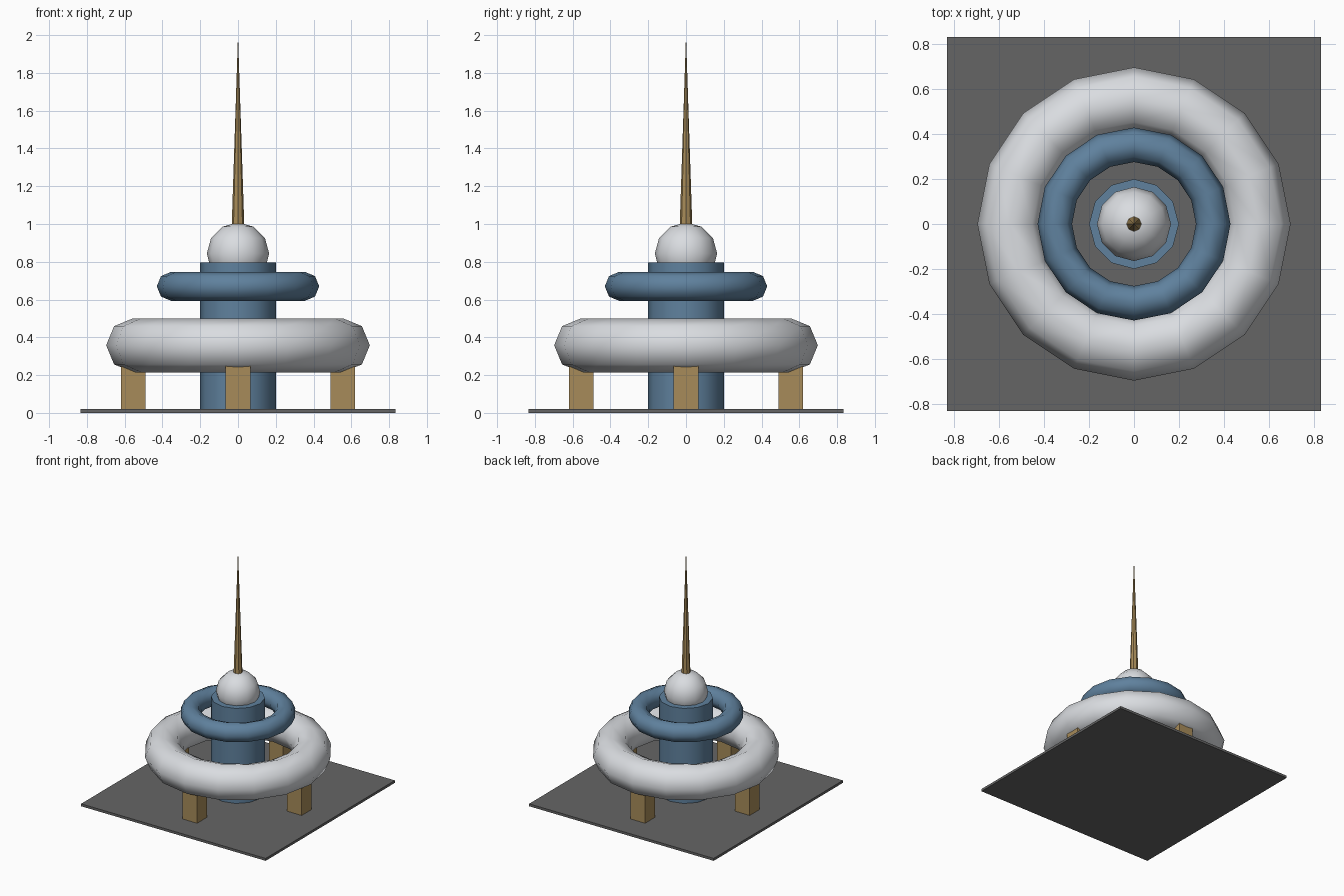
import bpy
from math import radians, cos, sin, pi

cube = bpy.data.objects.get("Cube")
if cube:
    bpy.data.objects.remove(cube, do_unlink=True)


def material(name, rgb):
    mat = bpy.data.materials.new(name)
    mat.use_nodes = True
    mat.diffuse_color = (*rgb, 1)
    mat.node_tree.nodes["Principled BSDF"].inputs["Base Color"].default_value = (*rgb, 1)
    return mat


WHITE = material("pale_white", (0.70, 0.72, 0.75))
BLUE = material("steel_blue", (0.115, 0.22, 0.34))
GOLD = material("dull_gold", (0.39, 0.26, 0.10))
GREY = material("dark_grey", (0.13, 0.13, 0.13))


def finish(name, mat, smooth=False):
    obj = bpy.context.object
    obj.name = name
    obj.data.materials.append(mat)
    if smooth:
        bpy.ops.object.shade_smooth_by_angle(angle=radians(50))
    return obj


def box(name, mat, x, y, z0, z1, width):
    bpy.ops.mesh.primitive_cube_add(size=1, location=(x, y, (z0 + z1) / 2))
    obj = finish(name, mat)
    obj.scale = (width, width, z1 - z0)
    bpy.ops.object.transform_apply(location=False, rotation=False)


def ring(name, mat, z, major, minor):
    bpy.ops.mesh.primitive_torus_add(
        location=(0, 0, z), major_radius=major, minor_radius=minor,
        major_segments=16, minor_segments=8)
    finish(name, mat, smooth=True)


# Ground slab and the four legs under the large ring
box("base_plate", GREY, 0, 0, 0, 0.02, 1.666)
for i, side in enumerate(("left", "back", "right", "front")):
    a = i * pi / 2
    box(side + "_leg", GOLD, 0.555 * cos(a), 0.555 * sin(a), 0.02, 0.25, 0.13)

# Central tower
bpy.ops.mesh.primitive_cylinder_add(vertices=12, radius=0.2, depth=0.775,
                                    location=(0, 0, 0.4075))
finish("central_tower", BLUE, smooth=True)

# Floating rings
ring("large_ring", WHITE, 0.358, 0.555, 0.143)
ring("small_ring", BLUE, 0.67, 0.353, 0.077)

# Dome and spire
bpy.ops.mesh.primitive_uv_sphere_add(segments=12, ring_count=6, radius=0.165,
                                     location=(0, 0, 0.843))
finish("dome", WHITE, smooth=True)
bpy.ops.mesh.primitive_cone_add(vertices=8, radius1=0.033, radius2=0, depth=1,
                                location=(0, 0, 1.5))
finish("spire", GOLD)
